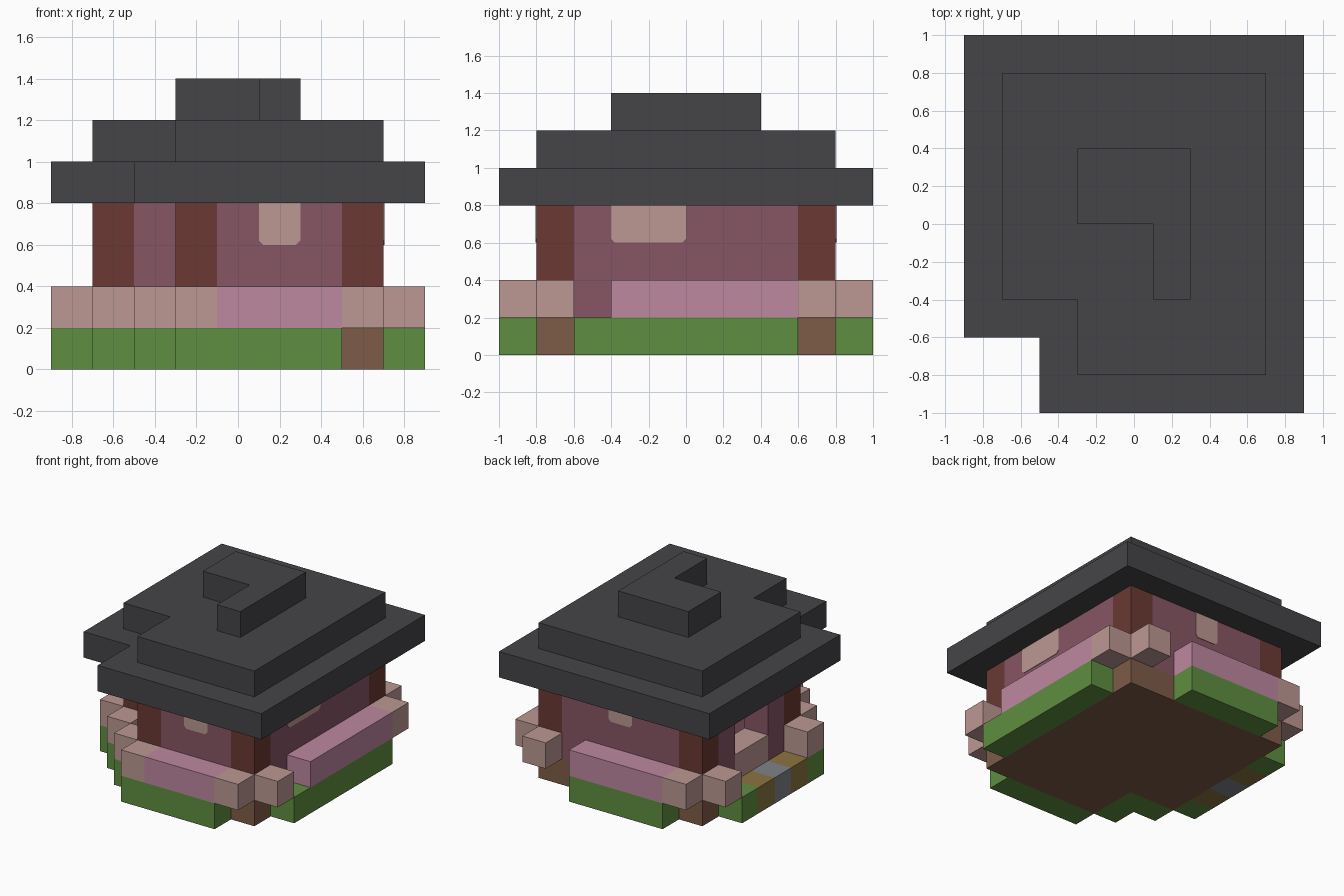
import bpy
import bmesh

cube = bpy.data.objects.get("Cube")
if cube:
    bpy.data.objects.remove(cube, do_unlink=True)


def material(name, r, g, b):
    """Flat material from 0-255 display colour."""
    def lin(c):
        c /= 255
        return c / 12.92 if c <= 0.04045 else ((c + 0.055) / 1.055) ** 2.4
    colour = (lin(r), lin(g), lin(b), 1)
    m = bpy.data.materials.new(name)
    m.use_nodes = True
    m.diffuse_color = colour
    m.node_tree.nodes["Principled BSDF"].inputs["Base Color"].default_value = colour
    return m


slate = material("slate_grey", 69, 69, 73)
plaster = material("mauve_plaster", 135, 86, 101)
timber = material("dark_red_timber", 107, 57, 51)
blush = material("pale_blush", 188, 152, 146)
petal = material("flower_pink", 190, 136, 160)
grass = material("grass_green", 96, 143, 65)
soil = material("soil_brown", 126, 92, 71)
straw = material("straw_yellow", 140, 116, 64)
stone = material("stone_grey", 126, 131, 136)


def prism(name, outline, z0, z1, mat):
    """Extrude a flat outline upwards from z0 to z1."""
    bm = bmesh.new()
    face = bm.faces.new([bm.verts.new((x, y, z0)) for x, y in outline])
    top = bmesh.ops.extrude_face_region(bm, geom=[face])["geom"]
    for v in top:
        if isinstance(v, bmesh.types.BMVert):
            v.co.z = z1
    bmesh.ops.recalc_face_normals(bm, faces=bm.faces)
    mesh = bpy.data.meshes.new(name)
    bm.to_mesh(mesh)
    bm.free()
    mesh.materials.append(mat)
    obj = bpy.data.objects.new(name, mesh)
    bpy.context.collection.objects.link(obj)
    return obj


def box(name, x0, x1, y0, y1, z0, z1, mat):
    return prism(name, [(x0, y0), (x1, y0), (x1, y1), (x0, y1)], z0, z1, mat)


def notched(name, w, d, nx, ny, z0, z1, mat):
    """Slab of half-width w and half-depth d with its right front corner missing."""
    return prism(name, [(nx, -d), (w, -d), (w, d), (-w, d), (-w, ny), (nx, ny)],
                 z0, z1, mat)


def window(name, width, location, turn):
    """Thin pane with clipped lower corners, set on a wall face."""
    h, c = width / 2, 0.02
    pane = prism(name, [(-h + c, 0), (h - c, 0), (h, c), (h, 0.2), (-h, 0.2), (-h, c)],
                 0, 0.004, blush)
    pane.location = location
    pane.rotation_euler = (1.5708, 0, turn)


# Stepped roof
notched("roof_eaves", 0.9, 1.0, -0.5, -0.6, 0.8, 1.0, slate)
notched("roof_middle", 0.7, 0.8, -0.3, -0.4, 1.0, 1.2, slate)
notched("roof_cap", 0.3, 0.4, 0.1, 0.0, 1.2, 1.4, slate)

# Foundation and surrounding grass
notched("foundation", 0.7, 0.8, -0.3, -0.4, 0, 0.2, soil)
box("grass_front", -0.3, 0.5, -1, -0.8, 0, 0.2, grass)
box("grass_back", -0.5, 0.3, 0.8, 1, 0, 0.2, grass)
box("grass_left", 0.7, 0.9, -0.6, 0.6, 0, 0.2, grass)
prism("grass_corner", [(-0.5, -0.8), (-0.3, -0.8), (-0.3, -0.4), (-0.7, -0.4),
                       (-0.7, -0.6), (-0.5, -0.6)], 0, 0.2, grass)

# Path strip by the entrance
for i, mat in enumerate((grass, straw, stone, straw, grass)):
    y = -0.4 + 0.2 * i
    box("path_block", -0.9, -0.7, y, y + 0.2, 0, 0.2, mat)

# Corner posts
for x, y in ((0.6, -0.7), (0.6, 0.7), (-0.6, 0.7), (-0.2, -0.7), (-0.6, -0.3)):
    box("corner_post", x - 0.1, x + 0.1, y - 0.1, y + 0.1, 0.2, 0.8, timber)

# Walls between the posts
box("wall_front", -0.1, 0.5, -0.8, -0.6, 0.2, 0.8, plaster)
box("wall_back", -0.5, 0.5, 0.6, 0.8, 0.2, 0.8, plaster)
box("wall_left", 0.5, 0.7, -0.6, 0.6, 0.2, 0.8, plaster)
box("wall_right_front", -0.7, -0.5, -0.2, 0, 0.2, 0.8, plaster)
box("wall_right_back", -0.7, -0.5, 0.4, 0.6, 0.2, 0.8, plaster)
prism("wall_notch", [(-0.5, -0.4), (-0.3, -0.4), (-0.3, -0.6), (-0.1, -0.6),
                     (-0.1, -0.2), (-0.5, -0.2)], 0.2, 0.8, plaster)
box("entrance_sill", -0.7, -0.5, 0, 0.4, 0.2, 0.4, blush)

# Windows
window("window_front", 0.2, (0.2, -0.8, 0.6), 0)
window("window_left", 0.4, (0.7, -0.2, 0.6), 1.5708)
window("window_back", 0.2, (0, 0.8, 0.6), 3.1416)

# Flower boxes
box("flowers_front", -0.1, 0.5, -1, -0.8, 0.2, 0.4, petal)
box("flowers_back", -0.5, 0.3, 0.8, 1, 0.2, 0.4, petal)
box("flowers_left", 0.7, 0.9, -0.4, 0.6, 0.2, 0.4, petal)

# Pale blocks hugging the outer faces of each post
for x, y in ((0.6, -0.9), (0.8, -0.7), (0.8, 0.7), (0.6, 0.9), (-0.6, 0.9),
             (-0.8, 0.7), (-0.8, -0.3), (-0.6, -0.5), (-0.4, -0.7), (-0.2, -0.9)):
    box("post_block", x - 0.1, x + 0.1, y - 0.1, y + 0.1, 0.2, 0.4, blush)
